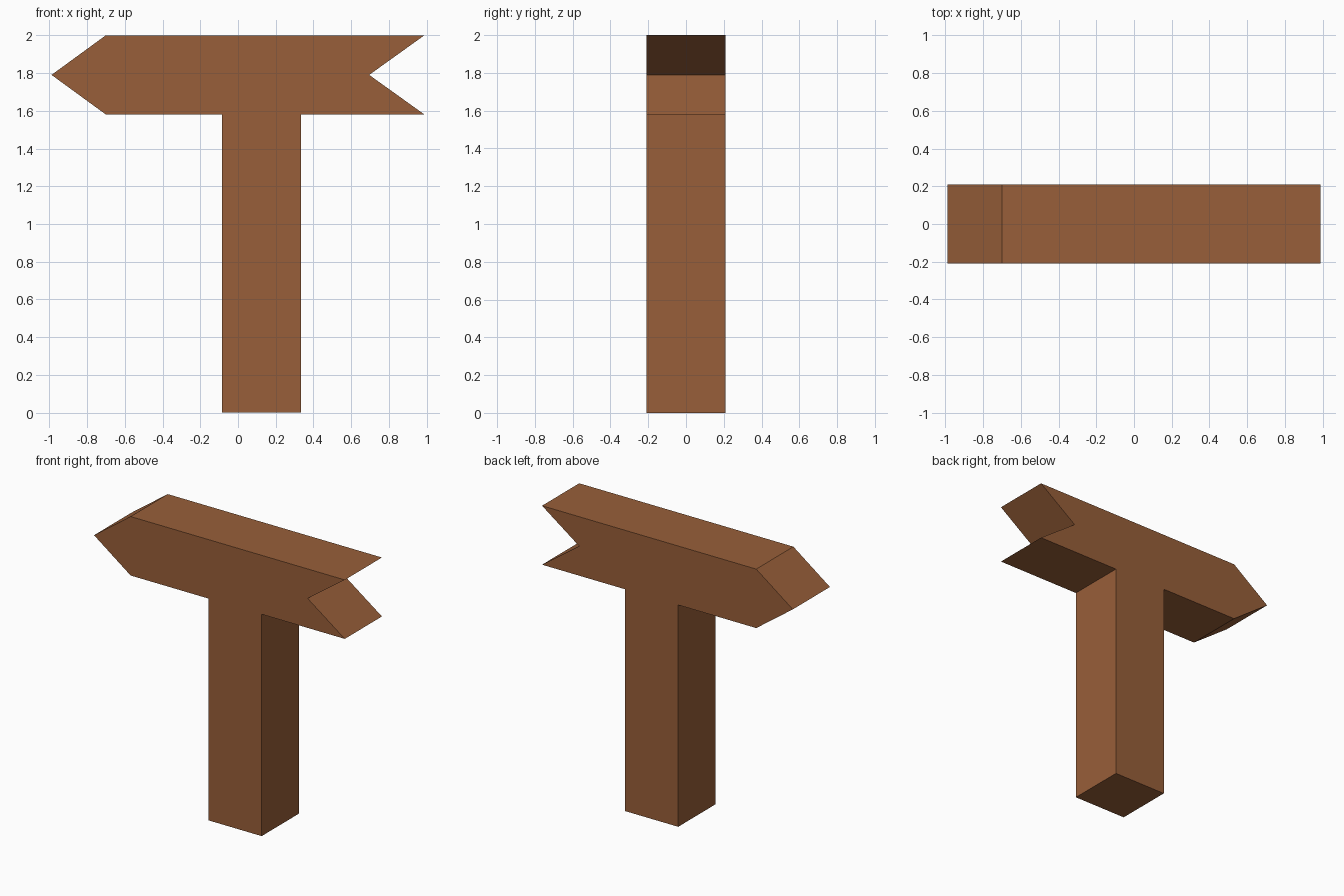
import bpy, bmesh

if "Cube" in bpy.data.objects:
    bpy.data.objects.remove(bpy.data.objects["Cube"])

# Single flat wood colour
wood = bpy.data.materials.new("brown wood")
wood.diffuse_color = (0.314, 0.114, 0.041, 1)
wood.use_nodes = True
wood.node_tree.nodes["Principled BSDF"].inputs["Base Color"].default_value = wood.diffuse_color


def extrude_profile(name, points, depth, material):
    """Extrude an x/z outline along y, centred on y = 0."""
    bm = bmesh.new()
    face = bm.faces.new([bm.verts.new((x, -depth / 2, z)) for x, z in points])
    result = bmesh.ops.extrude_face_region(bm, geom=[face])
    verts = [g for g in result["geom"] if isinstance(g, bmesh.types.BMVert)]
    bmesh.ops.translate(bm, verts=verts, vec=(0, depth, 0))
    bmesh.ops.recalc_face_normals(bm, faces=bm.faces)
    mesh = bpy.data.meshes.new(name)
    bm.to_mesh(mesh)
    bm.free()
    mesh.materials.append(material)
    obj = bpy.data.objects.new(name, mesh)
    bpy.context.collection.objects.link(obj)
    return obj


# Arrow board and post share one flush outline
END, TIP, NOTCH = 0.988, -0.70, 0.695
LOW, MID, TOP = 1.58, 1.79, 2.0
POST_L, POST_R = -0.085, 0.333
outline = [
    (POST_L, 0), (POST_R, 0), (POST_R, LOW),       # post
    (END, LOW), (NOTCH, MID), (END, TOP),          # notched tail
    (TIP, TOP), (-END, MID), (TIP, LOW),           # pointed tip
    (POST_L, LOW),
]
extrude_profile("arrow_signpost", outline, 0.418, wood)
